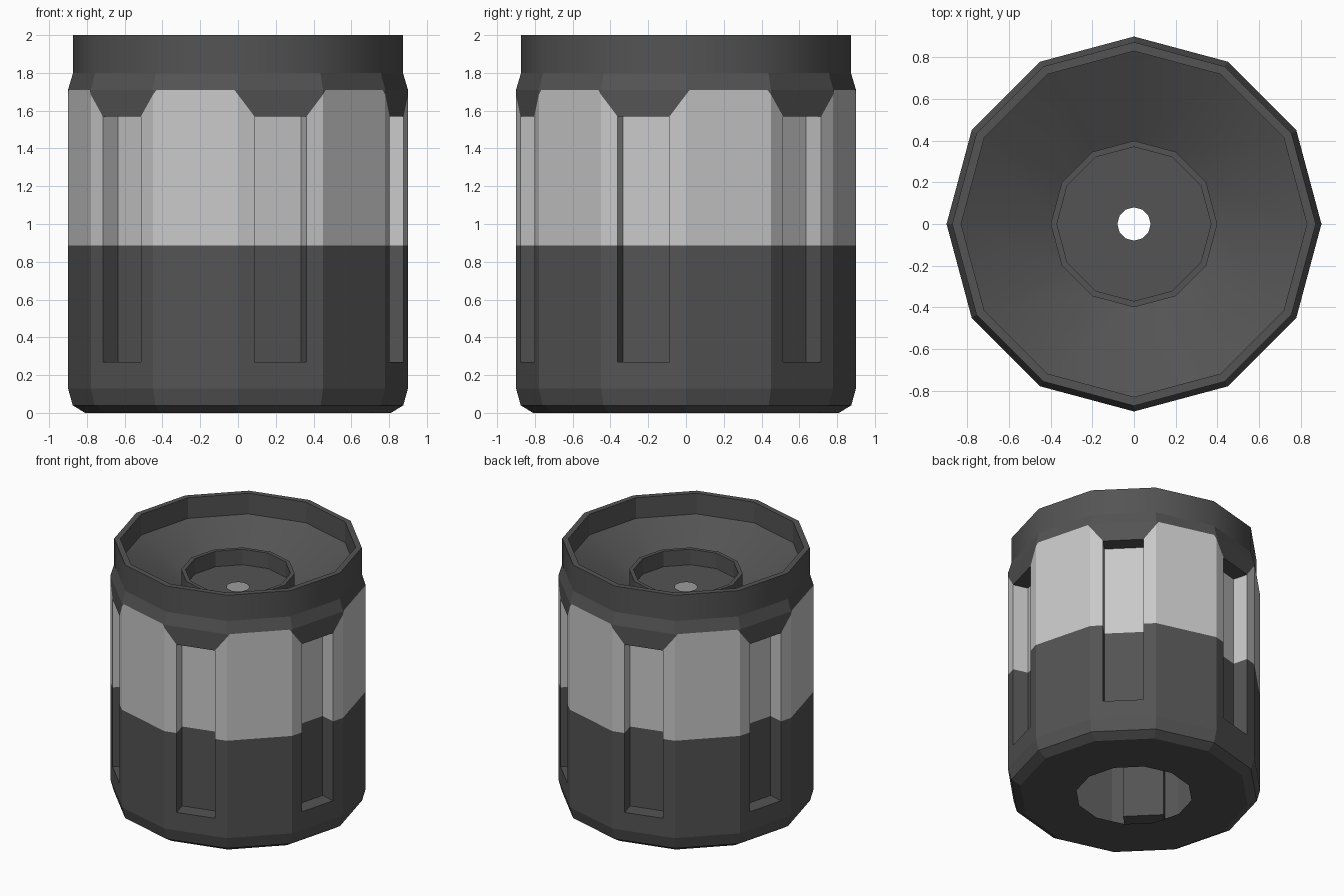
import bpy, bmesh, math
from mathutils import Vector

if "Cube" in bpy.data.objects:
    bpy.data.objects.remove(bpy.data.objects["Cube"])

SIDES = 12
STEP = 2 * math.pi / SIDES
R = 0.9                        # body corner radius
SPLIT = 0.885                  # height where the two body colours meet


def material(name, value):
    m = bpy.data.materials.new(name)
    m.diffuse_color = (value, value, value, 1)
    m.use_nodes = True
    m.node_tree.nodes["Principled BSDF"].inputs["Base Color"].default_value = m.diffuse_color
    return m


dark = material("dark_grey", 0.088)
light = material("light_grey", 0.58)


def finish(name, bm):
    bmesh.ops.remove_doubles(bm, verts=bm.verts, dist=1e-5)
    mesh = bpy.data.meshes.new(name)
    bm.to_mesh(mesh)
    bm.free()
    mesh.materials.append(dark)
    mesh.materials.append(light)
    obj = bpy.data.objects.new(name, mesh)
    bpy.context.collection.objects.link(obj)
    return obj


def lathe(name, profile, smooth=()):
    """Turn a (radius, z) profile into a 12-sided shell; smooth lists rounded bands."""
    bm = bmesh.new()
    rings = [[bm.verts.new((r * math.cos(i * STEP), r * math.sin(i * STEP), z))
              for i in range(SIDES)] for r, z in profile]
    for k in range(len(rings) - 1):
        a, b = rings[k], rings[k + 1]
        for i in range(SIDES):
            j = (i + 1) % SIDES
            bm.faces.new((a[i], a[j], b[j], b[i])).smooth = k in smooth
    for ring in rings:         # profile corners stay crisp
        for i in range(SIDES):
            e = bm.edges.get((ring[i], ring[(i + 1) % SIDES]))
            if e:
                e.smooth = False
    return finish(name, bm)


# Base with chamfered foot and open bottom
lathe("base", [(0.41, 0), (0.81, 0), (0.875, 0.04), (R, 0.13)])

# Top collar, its rim and the sloping dish inside
lathe("collar", [(R, 1.71), (0.873, 1.8), (0.873, 2), (0.83, 2),
                 (0.83, 1.84), (0.4, 1.62)], smooth=(1, 4))

# Small raised ring with a holed floor in the dish centre
lathe("centre_ring", [(0.4, 1.62), (0.4, 1.78), (0.37, 1.78),
                      (0.37, 1.66), (0.08, 1.66)])

# Body wall: plain facets alternate with slotted facets
W = R * math.sin(STEP / 2)     # half facet width
A = R * math.cos(STEP / 2)     # facet distance from axis
S, DEPTH = 0.143, 0.115        # slot half width and depth
Z0, Z1 = 0.13, 1.71            # wall bottom and top
S0, S1 = 0.27, 1.57            # slot bottom and top
ZC, C = 1.685, 0.02            # where collar tabs cross the corners
bm = bmesh.new()


def panel(angle, points, mat):
    n = Vector((math.cos(angle), math.sin(angle), 0))
    t = Vector((-n.y, n.x, 0))
    verts = []
    for p in points:
        u, z = p[:2]
        d = p[2] if len(p) > 2 else 0
        verts.append(bm.verts.new(n * (A - d) + t * u + Vector((0, 0, z))))
    bm.faces.new(verts).material_index = mat


for i in range(SIDES):
    ang = (i + 0.5) * STEP
    if i % 2 == 0:
        is_slot = False
    if round(math.degrees(ang) - 45) % 60 == 0:
        # slotted facet: sill, side strips, dark tab, recessed pocket
        panel(ang, [(-W, Z0), (W, Z0), (W, S0), (-W, S0)], 1)
        panel(ang, [(-W, S0), (-S, S0), (-S, S1), (-W, ZC)], 1)
        panel(ang, [(S, S0), (W, S0), (W, ZC), (S, S1)], 1)
        panel(ang, [(-S, S1), (S, S1), (W, ZC), (W, Z1), (-W, Z1), (-W, ZC)], 0)
        D = DEPTH
        panel(ang, [(-S, S0, D), (S, S0, D), (S, S1, D), (-S, S1, D)], 1)
        panel(ang, [(-S, S0), (-S, S0, D), (-S, S1, D), (-S, S1)], 1)
        panel(ang, [(S, S0, D), (S, S0), (S, S1), (S, S1, D)], 1)
        panel(ang, [(-S, S0), (S, S0), (S, S0, D), (-S, S0, D)], 0)
        panel(ang, [(-S, S1, D), (S, S1, D), (S, S1), (-S, S1)], 0)
    else:
        # plain facet with tiny dark corners continuing the tabs
        panel(ang, [(-W, Z0), (W, Z0), (W, ZC), (W - C, Z1), (C - W, Z1), (-W, ZC)], 1)
        panel(ang, [(W, ZC), (W, Z1), (W - C, Z1)], 0)
        panel(ang, [(-W, ZC), (C - W, Z1), (-W, Z1)], 0)

# Cut at the colour line; everything below is dark
bmesh.ops.bisect_plane(bm, geom=bm.verts[:] + bm.edges[:] + bm.faces[:],
                       plane_co=(0, 0, SPLIT), plane_no=(0, 0, 1))
for f in bm.faces:
    if f.calc_center_median().z < SPLIT:
        f.material_index = 0
finish("body_wall", bm)
